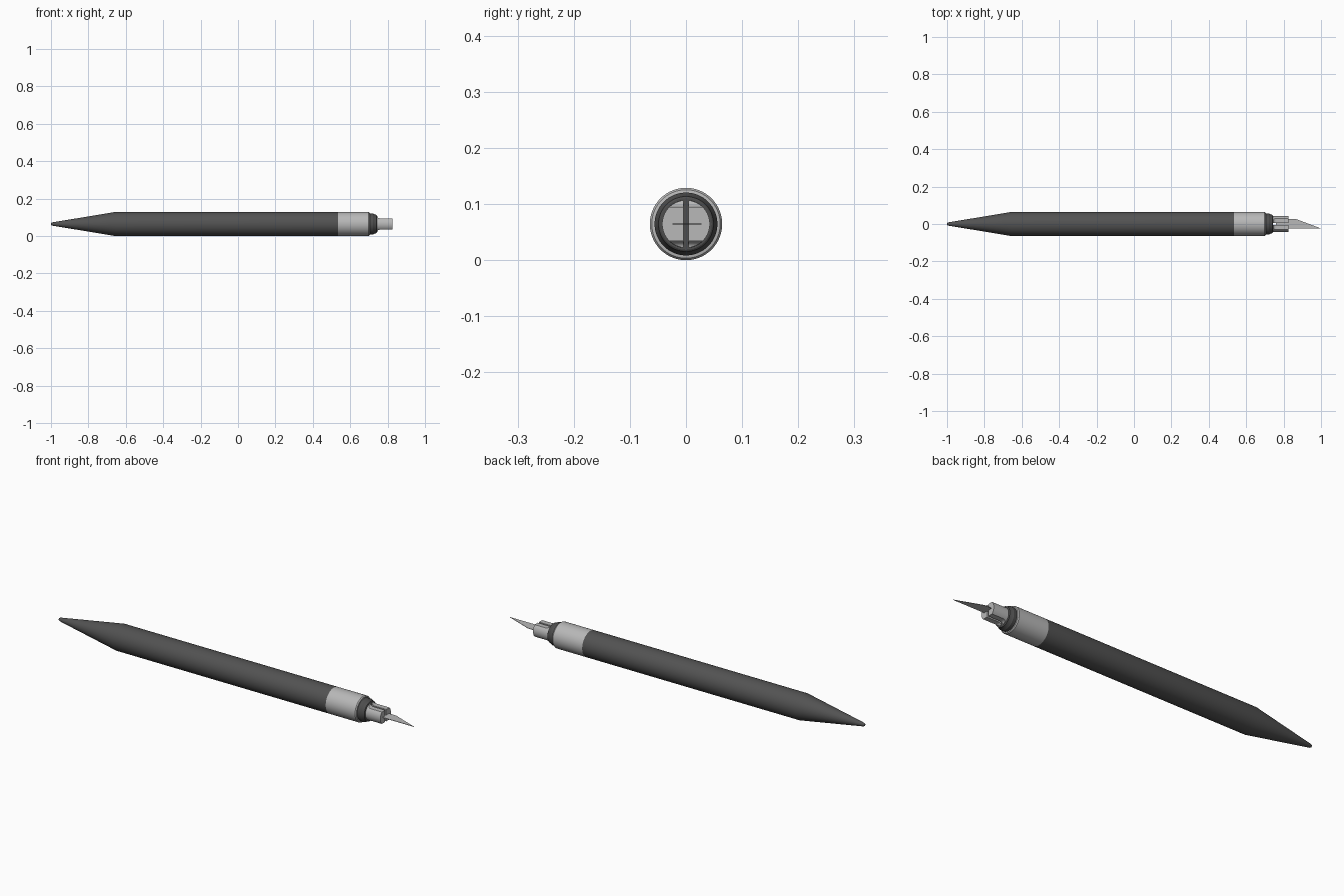
import bpy, bmesh, math

if "Cube" in bpy.data.objects:
    bpy.data.objects.remove(bpy.data.objects["Cube"])

AXIS_Z = 0.0645
R = 0.0645


def material(name, v):
    m = bpy.data.materials.new(name)
    m.diffuse_color = (v, v, v, 1)
    m.use_nodes = True
    m.node_tree.nodes["Principled BSDF"].inputs["Base Color"].default_value = m.diffuse_color
    return m


dark = material("dark_grey_handle", 0.085)
black = material("charcoal_ring", 0.075)
metal = material("light_grey_metal", 0.48)


def finish(name, bm, mat, smooth=True):
    bmesh.ops.recalc_face_normals(bm, faces=bm.faces)
    mesh = bpy.data.meshes.new(name)
    bm.to_mesh(mesh)
    bm.free()
    mesh.materials.append(mat)
    ob = bpy.data.objects.new(name, mesh)
    bpy.context.collection.objects.link(ob)
    ob.location.z = AXIS_Z
    if smooth:
        bpy.ops.object.select_all(action='DESELECT')
        ob.select_set(True)
        bpy.context.view_layer.objects.active = ob
        bpy.ops.object.shade_smooth_by_angle(angle=math.radians(20))
    return ob


def loft(bm, sections):
    """Skin equal-length closed rings and cap both ends."""
    rings = [[bm.verts.new(p) for p in s] for s in sections]
    n = len(rings[0])
    for a, b in zip(rings, rings[1:]):
        for i in range(n):
            j = (i + 1) % n
            bm.faces.new((a[i], a[j], b[j], b[i]))
    bm.faces.new(rings[0])
    bm.faces.new(rings[-1])


def lathe(name, profile, mat, seg=64):
    bm = bmesh.new()
    loft(bm, [[(x, r * math.cos(2 * math.pi * i / seg), r * math.sin(2 * math.pi * i / seg))
               for i in range(seg)] for x, r in profile])
    return finish(name, bm, mat)


# Handle with tapered, rounded tail
lathe("handle", [(-1, 0.003), (-0.998, 0.006), (-0.993, 0.0085), (-0.985, 0.010),
                 (-0.655, R), (0.535, R)], dark)

# Metal ferrule
lathe("ferrule", [(0.535, R), (0.699, R), (0.704, 0.061), (0.705, 0.058)], metal)

# Dark ring between ferrule and collet
lathe("collar_ring", [(0.70, 0.056), (0.722, 0.056), (0.731, 0.051), (0.74, 0.049),
                      (0.742, 0.046)], black)

# Split collet: two jaws with flats above and below, slot between them
CR, GAP, FLAT, FILLET = 0.0425, 0.0045, 0.03, 0.016


def jaw_section(x, h, side):
    a = math.asin(h / CR)
    pts = [(x, side * CR * math.cos(a * t / 12), CR * math.sin(a * t / 12)) for t in range(-12, 13)]
    return pts + [(x, side * GAP, h), (x, side * GAP, -h)]


stations = [(0.735, 0.0415), (0.745, 0.0415)]
for k in range(1, 7):
    t = k / 6 * math.pi / 2
    stations.append((0.745 + FILLET * (1 - math.cos(t)), 0.0415 - (0.0415 - FLAT) * math.sin(t)))
stations.append((0.825, FLAT))
bm = bmesh.new()
for side in (1, -1):
    loft(bm, [jaw_section(x, h, side) for x, h in stations])
finish("collet_jaws", bm, metal)

# Thin flat blade
outline = [(0.76, -0.024), (1.0, -0.024), (0.865, 0.027), (0.76, 0.028)]
bm = bmesh.new()
loft(bm, [[(x, y, z) for x, y in outline] for z in (-0.001, 0.001)])
finish("blade", bm, metal, smooth=False)
